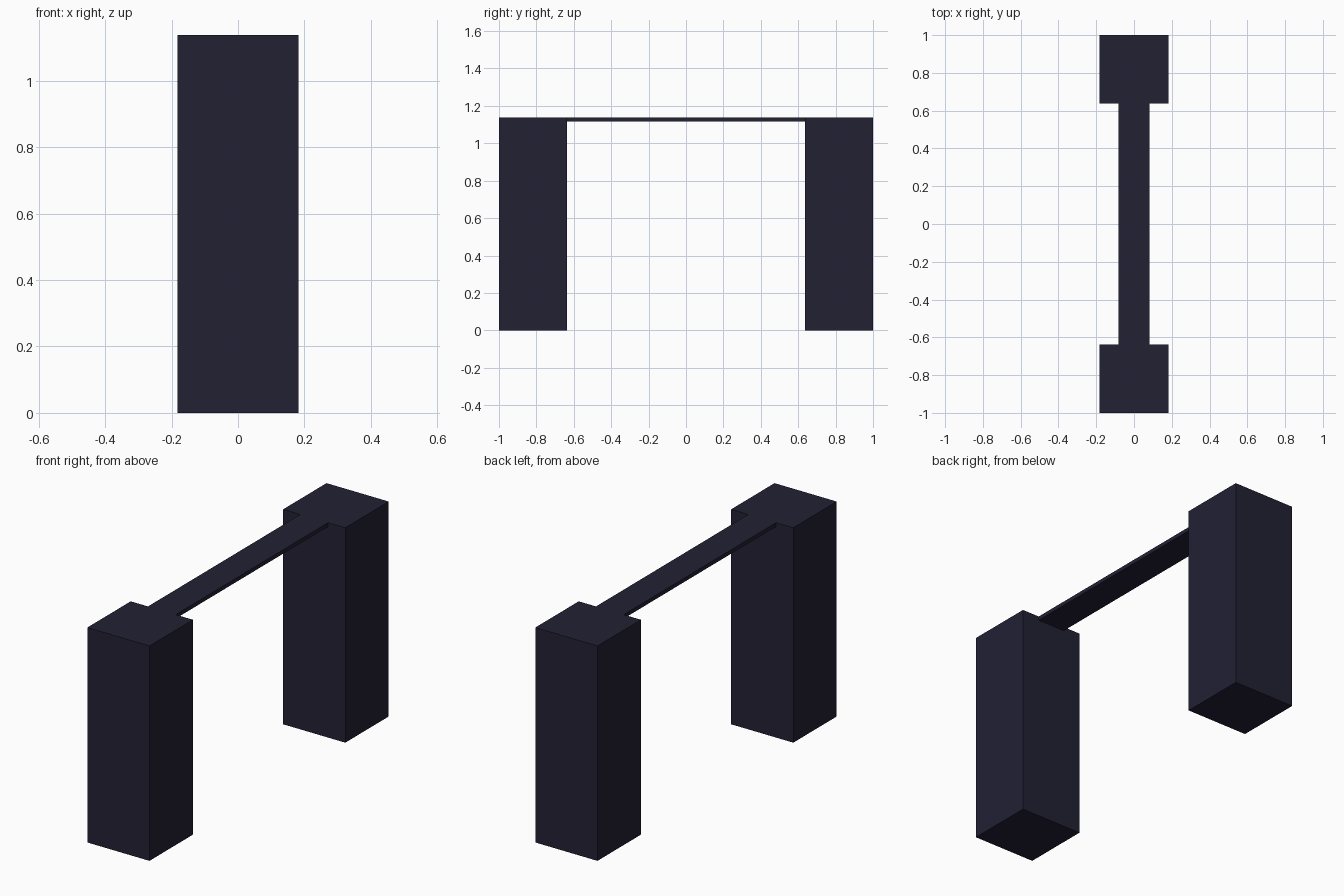
import bpy

if "Cube" in bpy.data.objects:
    bpy.data.objects.remove(bpy.data.objects["Cube"])

# Single dark navy colour
navy = bpy.data.materials.new("dark_navy")
navy.diffuse_color = (0.0160, 0.0150, 0.0343, 1.0)
navy.use_nodes = True
navy.node_tree.nodes["Principled BSDF"].inputs["Base Color"].default_value = navy.diffuse_color

TOP = 1.137      # overall height
HALF = 0.182     # half width of a post
INNER = 0.637    # inner face of each post along y


def box(name, lo, hi):
    """Flat-faced box between two opposite corners."""
    bpy.ops.mesh.primitive_cube_add(size=1)
    ob = bpy.context.object
    ob.name = name
    for v in ob.data.vertices:
        v.co = [(a + b) / 2 + c * (b - a) for a, b, c in zip(lo, hi, v.co)]
    ob.data.materials.append(navy)
    return ob


# Two square posts at the front and back
box("front_post", (-HALF, -1.0, 0.0), (HALF, -INNER, TOP))
box("back_post", (-HALF, INNER, 0.0), (HALF, 1.0, TOP))

# Thin flat crossbar, flush with the post tops
box("crossbar", (-0.081, -INNER, TOP - 0.021), (0.081, INNER, TOP))
